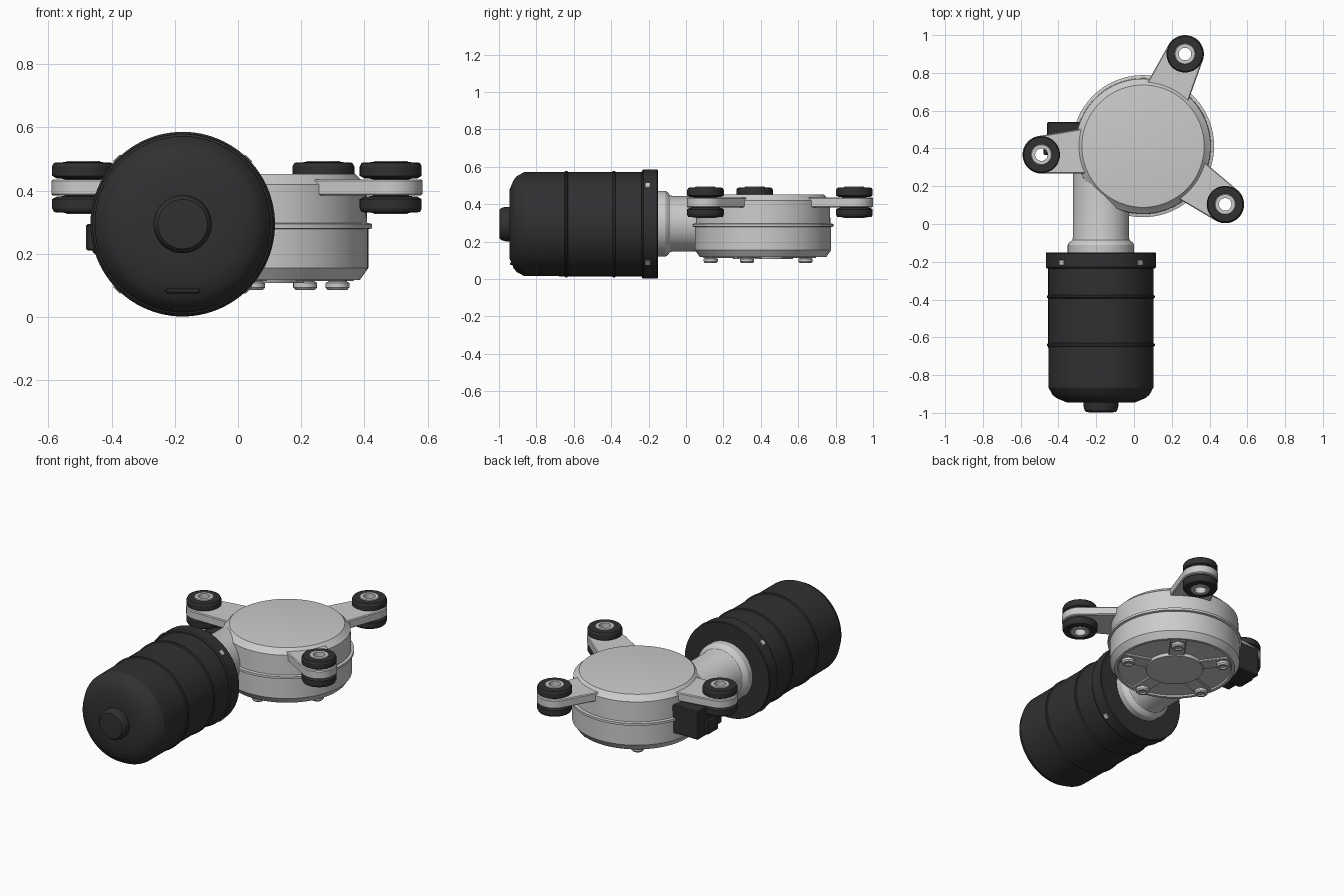
import bpy, bmesh, math
from mathutils import Vector, Matrix

if "Cube" in bpy.data.objects:
    bpy.data.objects.remove(bpy.data.objects["Cube"])

black = bpy.data.materials.new("black_rubber")
black.diffuse_color = (0.03, 0.03, 0.032, 1)
black.use_nodes = True
black.node_tree.nodes["Principled BSDF"].inputs["Base Color"].default_value = black.diffuse_color
silver = bpy.data.materials.new("bright_metal")
silver.diffuse_color = (0.6, 0.6, 0.6, 1)
silver.use_nodes = True
silver.node_tree.nodes["Principled BSDF"].inputs["Base Color"].default_value = silver.diffuse_color


def finish(ob, mat=None):
    if mat:
        ob.data.materials.append(mat)
    bpy.ops.object.select_all(action='DESELECT')
    ob.select_set(True)
    bpy.context.view_layer.objects.active = ob
    bpy.ops.object.shade_smooth_by_angle(angle=math.radians(25))
    return ob


def add(name, bm, loc=(0, 0, 0), mat=None, rot=(0, 0, 0)):
    bmesh.ops.recalc_face_normals(bm, faces=bm.faces)
    me = bpy.data.meshes.new(name)
    bm.to_mesh(me)
    bm.free()
    ob = bpy.data.objects.new(name, me)
    ob.location, ob.rotation_euler = loc, rot
    bpy.context.collection.objects.link(ob)
    return finish(ob, mat)


def lathe(name, profile, loc, mat=None, along_y=False, ring=False, seg=72):
    """Revolve (radius, height) points; ring=True closes the section into a tube."""
    bm = bmesh.new()
    rows = [[bm.verts.new((r * math.cos(2 * math.pi * i / seg), r * math.sin(2 * math.pi * i / seg), h))
             for i in range(seg)] for r, h in profile]
    pairs = list(zip(rows, rows[1:]))
    if ring:
        pairs.append((rows[-1], rows[0]))
    else:
        bm.faces.new(rows[0])
        bm.faces.new(rows[-1])
    for a, b in pairs:
        for i in range(seg):
            j = (i + 1) % seg
            bm.faces.new((a[i], a[j], b[j], b[i]))
    return add(name, bm, loc, mat, (-math.pi / 2 if along_y else 0, 0, 0))


def box(name, lo, hi, mat=None, bevel=0.006, rot=(0, 0, 0)):
    lo, hi = Vector(lo), Vector(hi)
    bm = bmesh.new()
    bmesh.ops.create_cube(bm, size=1, matrix=Matrix.Diagonal((*(hi - lo), 1)))
    bmesh.ops.bevel(bm, geom=bm.edges[:], offset=bevel, segments=1, affect='EDGES')
    return add(name, bm, (lo + hi) / 2, mat, rot)


MX, MZ = -0.175, 0.294          # motor axis
GX, GY = 0.048, 0.412           # gearbox centre

# Motor can with two ribs
can = [(0.09, -0.945), (0.18, -0.945), (0.235, -0.922), (0.256, -0.905), (0.278, -0.865)]
for y in (-0.64, -0.385):
    can += [(0.279, y - 0.009), (0.285, y - 0.005), (0.285, y + 0.005), (0.279, y + 0.009)]
can += [(0.279, -0.2)]
lathe("motor_can", can, (MX, 0, MZ), black, True, seg=96)
lathe("motor_flange", [(0.27, -0.238), (0.286, -0.236), (0.292, -0.228), (0.292, -0.155),
                       (0.288, -0.15), (0.17, -0.15)], (MX, 0, MZ), black, True, seg=96)
lathe("motor_end_boss", [(0.092, -0.93), (0.092, -0.965), (0.087, -0.985), (0.078, -0.996),
                         (0.04, -0.998)], (MX, 0, MZ), black, True)
box("motor_end_slot", (MX - 0.055, -0.94, 0.075), (MX + 0.055, -0.90, 0.09), black, 0.004)

# Crimp tabs around the flange
for k in range(4):
    a = math.radians(45 + 90 * k)
    c = Vector((MX + 0.284 * math.cos(a), -0.205, MZ + 0.284 * math.sin(a)))
    h = Vector((0.012, 0.014, 0.016))
    box("crimp_tab", c - h, c + h, silver, 0.002, (0, -a, 0))

# Neck between motor and gearbox
lathe("neck", [(0.176, -0.16), (0.176, -0.112), (0.17, -0.1), (0.152, -0.085),
               (0.148, -0.07), (0.148, 0.35)], (MX, 0, MZ + 0.002), None, True)

# Gearbox housing with a seam rim and a recessed underside
lathe("gearbox", [(0.16, 0.108), (0.165, 0.126), (0.315, 0.126), (0.32, 0.117), (0.337, 0.117),
                  (0.364, 0.155), (0.364, 0.278), (0.376, 0.281), (0.376, 0.295), (0.36, 0.298),
                  (0.357, 0.42), (0.345, 0.43), (0.324, 0.452), (0.318, 0.453)],
      (GX, GY, 0), seg=96)

# Cover ribs and bolts underneath
for k in range(5):
    a = math.radians(-90 + 72 * k)
    c = Vector((GX + 0.235 * math.cos(a), GY + 0.235 * math.sin(a), 0.125))
    h = Vector((0.088, 0.045, 0.011))
    box("cover_rib", c - h, c + h, None, 0.004, (0, 0, a))
    lathe("cover_bolt", [(0.018, 0.094), (0.02, 0.086), (0.031, 0.086), (0.038, 0.094),
                         (0.038, 0.108), (0.03, 0.112), (0.03, 0.13)],
          (GX + 0.28 * math.cos(a), GY + 0.28 * math.sin(a), 0), silver, seg=24)

# Three mounting arms, each with a rubber bushing and a metal sleeve
half = [(0.058, 0.027), (0.084, 0.029), (0.098, 0.037), (0.098, 0.066), (0.092, 0.078), (0.06, 0.08)]
bushing = [(0.05, -0.078)] + [(r, -h) for r, h in half[::-1]] + half + [(0.05, 0.078)]
sleeve = [(0.033, -0.084), (0.052, -0.084), (0.055, -0.081), (0.055, 0.081), (0.052, 0.084), (0.033, 0.084)]
for x, y in ((0.27, 0.9), (0.483, 0.104), (-0.49, 0.367)):
    d = Vector((x - GX, y - GY))
    ang, L = math.atan2(d.y, d.x), d.length
    tip = [(0.1 * math.cos(t), 0.1 * math.sin(t)) for t in
           (math.radians(-86 + 172 * i / 24) for i in range(25))]
    outline = [(0.3 - L, -0.12)] + tip + [(0.3 - L, 0.12)]
    hole = [(0.054 * math.cos(i * math.pi / 16), 0.054 * math.sin(i * math.pi / 16)) for i in range(32)]
    cu = bpy.data.curves.new("mount_arm", 'CURVE')
    cu.dimensions, cu.fill_mode = '2D', 'BOTH'
    cu.extrude, cu.bevel_depth, cu.offset, cu.bevel_resolution = 0.021, 0.005, -0.005, 0
    for pts in (outline, hole):
        s = cu.splines.new('POLY')
        s.points.add(len(pts) - 1)
        s.use_cyclic_u = True
        for p, q in zip(s.points, pts):
            p.co = (*q, 0, 1)
    arm = bpy.data.objects.new("mount_arm", cu)
    arm.location, arm.rotation_euler = (x, y, 0.41), (0, 0, ang)
    bpy.context.collection.objects.link(arm)
    bpy.ops.object.select_all(action='DESELECT')
    arm.select_set(True)
    bpy.context.view_layer.objects.active = arm
    bpy.ops.object.convert(target='MESH')
    finish(bpy.context.view_layer.objects.active)
    lathe("bushing", bushing, (x, y, 0.41), black, ring=True, seg=48)
    lathe("sleeve", sleeve, (x, y, 0.41), silver, ring=True, seg=48)

# Electrical connector on the side of the housing
box("connector_body", (-0.46, 0.37, 0.2), (-0.25, 0.54, 0.375), black)
box("connector_plug", (-0.48, 0.366, 0.21), (-0.4, 0.47, 0.295), black)
box("connector_latch", (-0.452, 0.29, 0.215), (-0.28, 0.38, 0.32), black)
